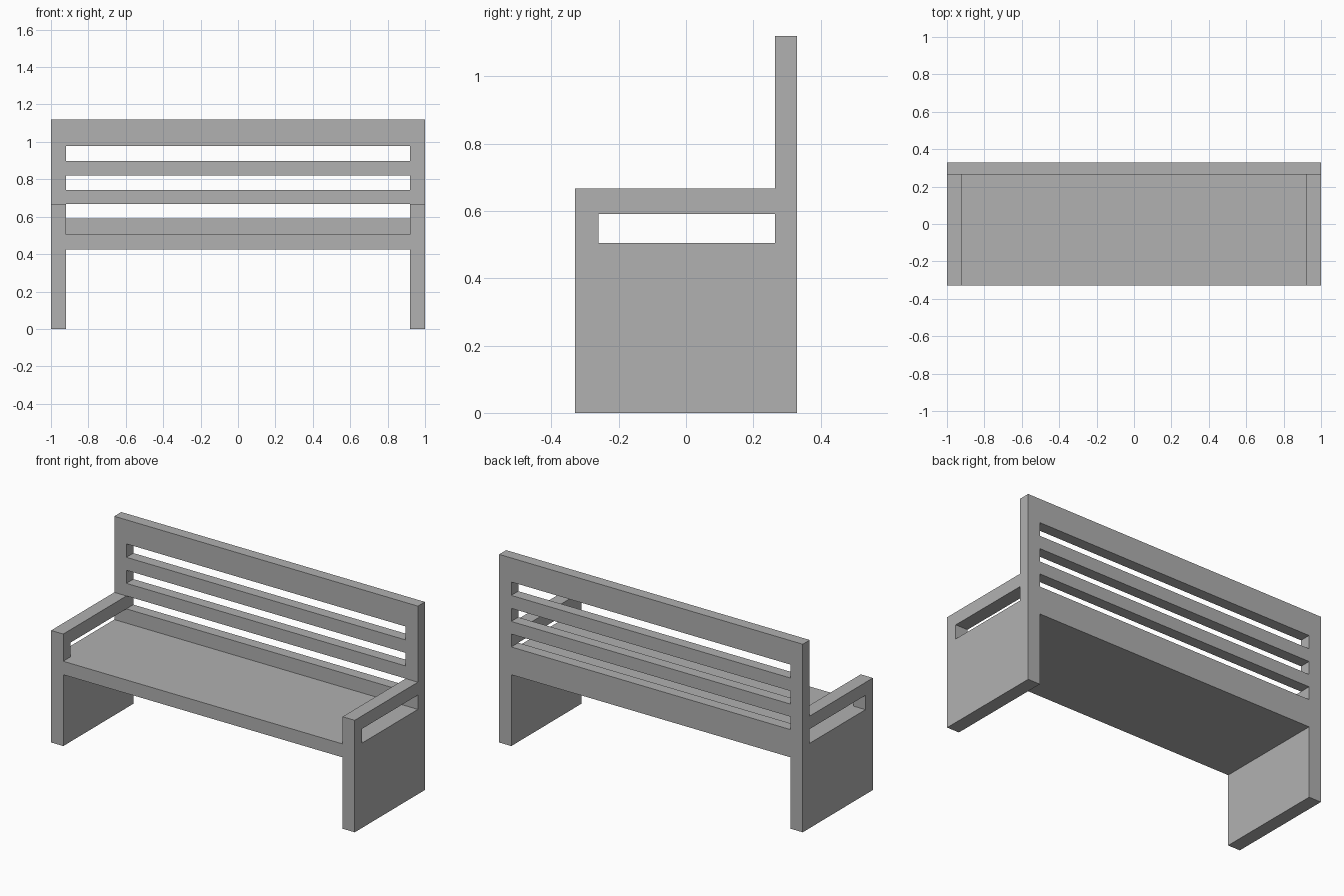
import bpy
import bmesh

default = bpy.data.objects.get("Cube")
if default:
    bpy.data.objects.remove(default, do_unlink=True)

# Main dimensions
HALF_W, HALF_D, HEIGHT = 1.0, 0.33, 1.12
INNER = 0.92            # inside face of the side panels
BACK_Y = 0.264          # front face of the backrest
SEAT_LOW, SEAT_TOP = 0.425, 0.505
ARM_LOW, ARM_TOP = 0.59, 0.667
OVER = 0.1              # how far cutters stick out

paint = bpy.data.materials.new("plain_grey")
paint.use_nodes = True
grey = (0.44, 0.44, 0.44, 1)
paint.diffuse_color = grey
paint.node_tree.nodes["Principled BSDF"].inputs["Base Color"].default_value = grey


def extrude_profile(name, profile, half_width):
    """Solid from a (y, z) outline, extruded symmetrically along x."""
    bm = bmesh.new()
    face = bm.faces.new([bm.verts.new((-half_width, y, z)) for y, z in profile])
    new = bmesh.ops.extrude_face_region(bm, geom=[face])["geom"]
    verts = [v for v in new if isinstance(v, bmesh.types.BMVert)]
    bmesh.ops.translate(bm, verts=verts, vec=(2 * half_width, 0, 0))
    bmesh.ops.recalc_face_normals(bm, faces=bm.faces)
    mesh = bpy.data.meshes.new(name)
    bm.to_mesh(mesh)
    bm.free()
    obj = bpy.data.objects.new(name, mesh)
    bpy.context.collection.objects.link(obj)
    return obj


def carve(body, name, half_width, y0, y1, z0, z1):
    """Cut a box out of the body and discard the cutter."""
    cutter = extrude_profile(name, [(y0, z0), (y1, z0), (y1, z1), (y0, z1)], half_width)
    cutter.hide_render = True
    mod = body.modifiers.new(name, "BOOLEAN")
    mod.operation, mod.solver, mod.object = "DIFFERENCE", "EXACT", cutter
    bpy.context.view_layer.objects.active = body
    bpy.ops.object.modifier_apply(modifier=mod.name)
    bpy.data.objects.remove(cutter, do_unlink=True)


# Bench body: arm-height block with a tall backrest
bench = extrude_profile("bench", [
    (-HALF_D, 0), (HALF_D, 0), (HALF_D, HEIGHT),
    (BACK_Y, HEIGHT), (BACK_Y, ARM_TOP), (-HALF_D, ARM_TOP)], HALF_W)
bench.data.materials.append(paint)

# Open space under the seat, and above it between the arms
carve(bench, "leg_space", INNER, -HALF_D - OVER, HALF_D + OVER, -OVER, SEAT_LOW)
carve(bench, "sitting_space", INNER, -HALF_D - OVER, BACK_Y, SEAT_TOP, ARM_TOP + OVER)

# Openings under the armrests
carve(bench, "armrest_opening", HALF_W + OVER, -0.26, BACK_Y, SEAT_TOP, ARM_LOW)

# Gaps between the backrest slats
for low, high in ((ARM_LOW, ARM_TOP), (0.742, 0.82), (0.897, 0.977)):
    carve(bench, "slat_gap", INNER, BACK_Y - OVER / 2, HALF_D + OVER, low, high)
